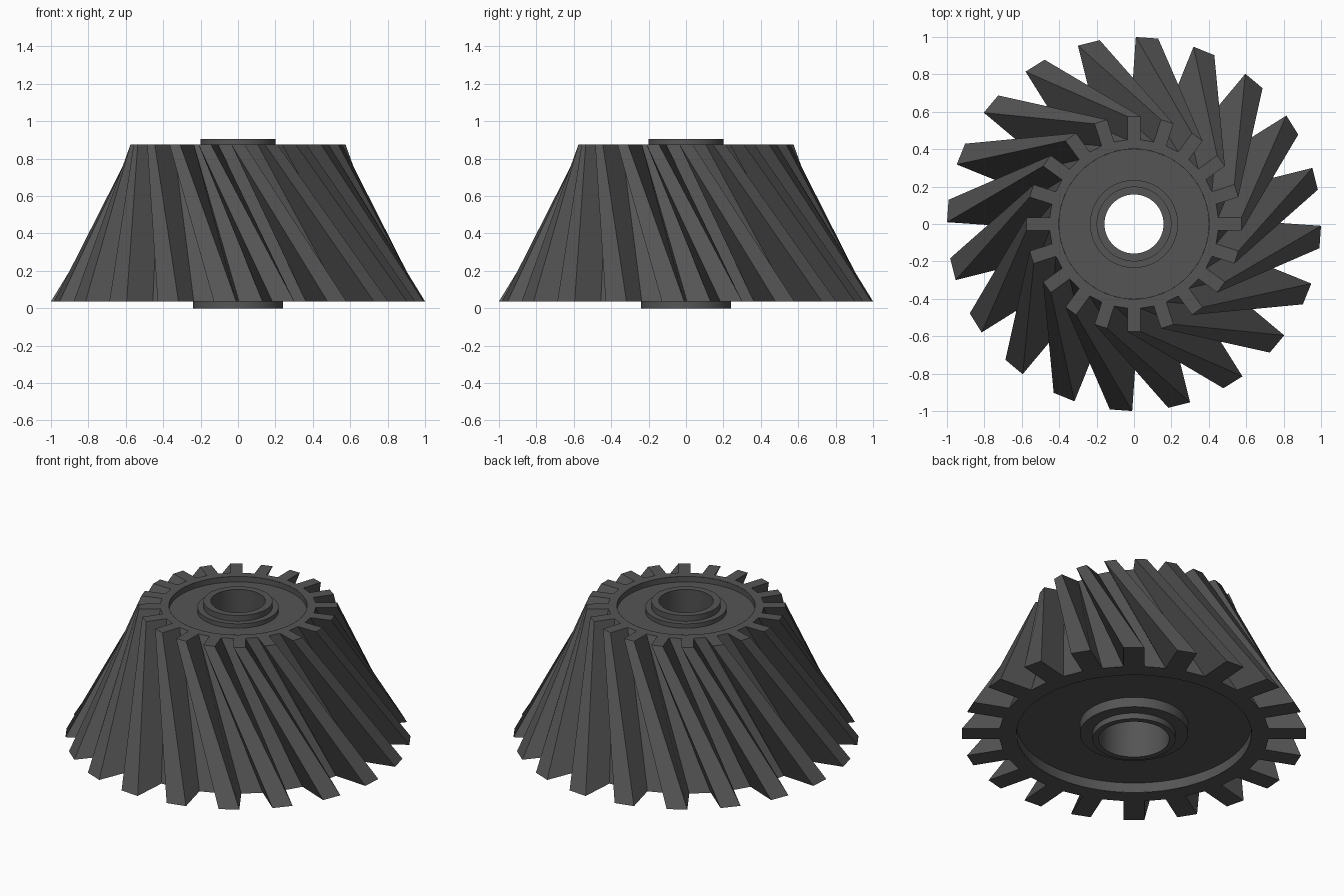
import bpy, bmesh, math

if "Cube" in bpy.data.objects:
    bpy.data.objects.remove(bpy.data.objects["Cube"])

TEETH = 20
TWIST = math.radians(32)      # turn of the teeth from top to bottom

mat = bpy.data.materials.new("dark_steel")
mat.diffuse_color = (0.09, 0.09, 0.09, 1)
mat.use_nodes = True
mat.node_tree.nodes["Principled BSDF"].inputs["Base Color"].default_value = mat.diffuse_color


def finish(bm, name):
    bmesh.ops.recalc_face_normals(bm, faces=bm.faces)
    mesh = bpy.data.meshes.new(name)
    bm.to_mesh(mesh)
    bm.free()
    mesh.materials.append(mat)
    obj = bpy.data.objects.new(name, mesh)
    bpy.context.collection.objects.link(obj)
    return obj


def tooth_section(bm, phase, z, root, tip, half, rim):
    """Vertices of one tooth end: root, tip, tip, root, then two on the rim circle."""
    a = math.atan2(half, root)
    pts = [(root, -half), (tip, -half), (tip, half), (root, half),
           (rim * math.cos(a), -rim * math.sin(a)), (rim * math.cos(a), rim * math.sin(a))]
    c, s = math.cos(phase), math.sin(phase)
    return [bm.verts.new((x * c - y * s, x * s + y * c, z)) for x, y in pts]


# Helical toothed cone: straight loft between a large and a small gear outline
bm = bmesh.new()
low, high = [], []
for i in range(TEETH):
    a = 2 * math.pi * i / TEETH
    low.append(tooth_section(bm, a + TWIST, 0.037, 0.78, 0.998, 0.06, 0.682))
    high.append(tooth_section(bm, a, 0.875, 0.45, 0.575, 0.035, 0.401))
for i in range(TEETH):
    j = (i + 1) % TEETH
    b, t, bn, tn = low[i], high[i], low[j], high[j]
    for k in range(3):                                   # tooth flanks and tip
        bm.faces.new((b[k], b[k + 1], t[k + 1], t[k]))
    bm.faces.new((b[3], bn[0], tn[0], t[3]))             # valley
    for v, n in ((b, bn), (t, tn)):                      # end faces
        bm.faces.new(v[:4])
        bm.faces.new((v[0], v[3], v[5], v[4]))
        bm.faces.new((v[3], n[0], n[4], v[5]))
finish(bm, "toothed_cone")

# Recessed web, stepped hub and tapered bore as one turned profile
profile = [(0.40, 0.875), (0.40, 0.84), (0.235, 0.84), (0.235, 0.868), (0.20, 0.868),
           (0.20, 0.905), (0.158, 0.905), (0.205, 0.0), (0.24, 0.0), (0.24, 0.037),
           (0.314, 0.037), (0.314, 0.10), (0.68, 0.10), (0.68, 0.037)]
bm = bmesh.new()
verts = [bm.verts.new((r, 0, z)) for r, z in profile]
edges = [bm.edges.new(p) for p in zip(verts, verts[1:])]
bmesh.ops.spin(bm, geom=verts + edges, cent=(0, 0, 0), axis=(0, 0, 1),
               angle=2 * math.pi, steps=80, use_duplicate=False)
bmesh.ops.remove_doubles(bm, verts=bm.verts, dist=0.0005)
hub = finish(bm, "web_and_hub")
bpy.context.view_layer.objects.active = hub
hub.select_set(True)
bpy.ops.object.shade_smooth_by_angle(angle=math.radians(30))
